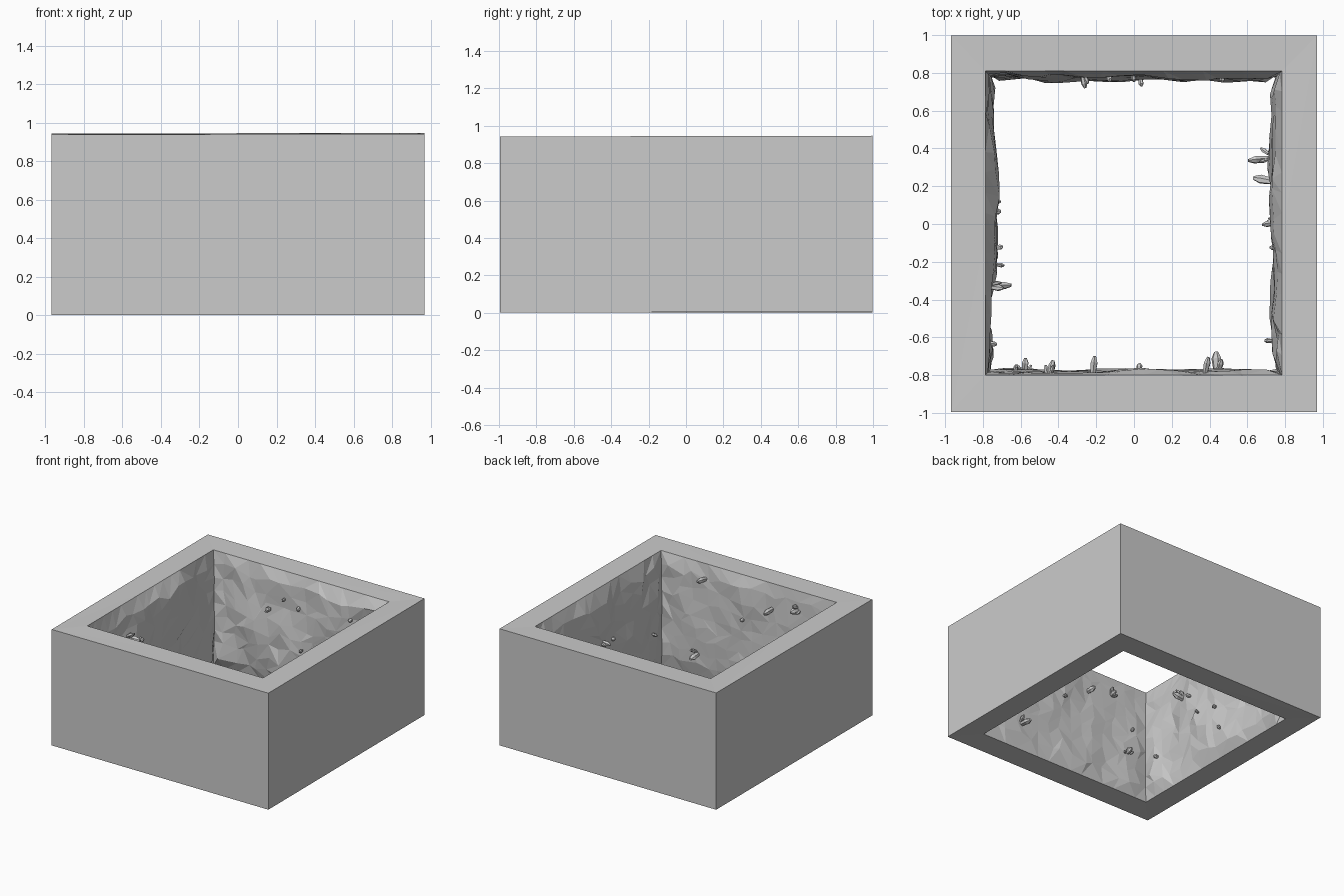
import bpy, bmesh, math, random
from mathutils import Vector, noise, Matrix

if "Cube" in bpy.data.objects:
    bpy.data.objects.remove(bpy.data.objects["Cube"])

random.seed(4)
H, N, ROWS = 0.942, 15, 9

# Rock frame: plain outside, faceted rocky inside
bm = bmesh.new()
outer = [(-0.968, -0.995), (0.968, -0.995), (0.968, 0.998), (-0.968, 0.998)]
inner = [(-0.787, -0.80), (0.783, -0.80), (0.783, 0.81), (-0.787, 0.81)]
inward = [Vector((0, 1, 0)), Vector((-1, 0, 0)), Vector((0, -1, 0)), Vector((1, 0, 0))]
amount = [0.045, 0.075, 0.075, 0.075]
out_bot = [bm.verts.new((x, y, random.uniform(0, 0.012))) for x, y in outer]
out_top = [bm.verts.new((x, y, H + random.uniform(-0.003, 0.005))) for x, y in outer]


def bulge(p, side):
    """Inward depth of the rock at a wall point."""
    q = Vector((p.x * 3, p.y * 3, p.z * 1.9 + side * 7))
    n = 0.5 + 0.65 * noise.noise(q) + 0.35 * noise.noise(q * 2.6)
    return amount[side] * max(0.05, min(1.3, n))


rings = []
for r in range(ROWS + 1):
    ring, edge = [], r in (0, ROWS)
    for s in range(4):
        a, b = Vector(inner[s]), Vector(inner[(s + 1) % 4])
        for i in range(N):
            xy = a.lerp(b, i / N)
            p = Vector((xy.x, xy.y, 0.006 + (H - 0.006) * r / ROWS))
            if not edge:
                if i == 0:
                    p += (inward[s] + inward[s - 1]) * random.uniform(0.005, 0.035)
                else:
                    along = (b - a).normalized().to_3d()
                    p += along * random.uniform(-0.035, 0.035)
                    p.z += random.uniform(-0.03, 0.03)
                    p += inward[s] * bulge(p, s)
            ring.append(bm.verts.new(p))
    rings.append(ring)

M = 4 * N
for r in range(ROWS):
    for i in range(M):
        j = (i + 1) % M
        a, b, c, d = rings[r][i], rings[r][j], rings[r + 1][j], rings[r + 1][i]
        tris = [(a, b, c), (a, c, d)] if random.random() < 0.5 else [(a, b, d), (b, c, d)]
        for t in tris:
            bm.faces.new(t)
for s in range(4):
    t = (s + 1) % 4
    bm.faces.new((out_bot[s], out_bot[t], out_top[t], out_top[s]))
    for o, ring in ((out_bot, rings[0]), (out_top, rings[-1])):
        span = [ring[(s * N + k) % M] for k in range(N, -1, -1)]
        bm.faces.new([o[s], o[t]] + span)
bmesh.ops.triangulate(bm, faces=[f for f in bm.faces if len(f.verts) > 3])
bmesh.ops.recalc_face_normals(bm, faces=bm.faces)


def finish(bm, name):
    mesh = bpy.data.meshes.new(name)
    bm.to_mesh(mesh)
    bm.free()
    ob = bpy.data.objects.new(name, mesh)
    bpy.context.collection.objects.link(ob)


finish(bm, "rock_frame")


def crystal(bm, base, direction, length, radius):
    """Six-sided shard with a tapered, blunt tip."""
    rot = direction.to_track_quat('Z', 'Y').to_matrix().to_4x4()
    mat = Matrix.Translation(base) @ rot @ Matrix.Rotation(random.random() * 3, 4, 'Z')
    levels = []
    for z, k in ((0, 0.7), (0.65, 1.0), (1, 0.4)):
        levels.append([bm.verts.new(mat @ Vector((
            math.cos(i * math.pi / 3) * radius * k,
            math.sin(i * math.pi / 3) * radius * k * 0.75, z * length)))
            for i in range(6)])
    for lo, hi in zip(levels, levels[1:]):
        for i in range(6):
            j = (i + 1) % 6
            bm.faces.new((lo[i], lo[j], hi[j], hi[i]))
    bm.faces.new(levels[0][::-1])
    bm.faces.new(levels[-1])


# Crystals per wall: position along wall, height, size, shard count
spots = {
    0: [(0.37, 0.82, 0.09, 1), (0.44, 0.21, 0.10, 2), (0.03, 0.6, 0.04, 1),
        (-0.22, 0.74, 0.10, 1), (-0.45, 0.79, 0.08, 3), (-0.58, 0.33, 0.07, 3), (-0.63, 0.55, 0.04, 1)],
    1: [(0.35, 0.35, 0.11, 3), (0.22, 0.3, 0.11, 1), (0.01, 0.53, 0.07, 3),
        (-0.13, 0.49, 0.04, 1), (-0.62, 0.35, 0.04, 1)],
    2: [(-0.28, 0.62, 0.07, 3), (-0.14, 0.72, 0.04, 1), (-0.01, 0.7, 0.05, 1),
        (0.03, 0.36, 0.04, 1), (0.47, 0.73, 0.04, 1)],
    3: [(-0.33, 0.66, 0.11, 3), (-0.13, 0.45, 0.04, 1), (0.06, 0.42, 0.04, 1),
        (0.11, 0.21, 0.04, 1), (-0.63, 0.3, 0.04, 1), (-0.21, 0.63, 0.04, 1)],
}
names = ["front", "right", "back", "left"]
for side, items in spots.items():
    bm = bmesh.new()
    n = inward[side]
    tangent = Vector((abs(n.y), abs(n.x), 0))
    wall = Vector((inner[1][0] if side == 1 else inner[0][0], inner[2][1] if side == 2 else inner[0][1], 0))
    for u, z, size, count in items:
        base = Vector((abs(n.x) * wall.x, abs(n.y) * wall.y, z)) + tangent * u
        base += n * (bulge(base, side) - 0.01)
        for k in range(count):
            spread = 0.25 if k == 0 else 0.8
            d = n + tangent * random.uniform(-spread, spread) \
                + Vector((0, 0, random.uniform(-spread, spread)))
            scale = 1 if k == 0 else random.uniform(0.5, 0.75)
            shift = (tangent * (d.dot(tangent)) + Vector((0, 0, d.z))) * 0.03
            crystal(bm, base + shift, d, size * scale, (0.010 + size * 0.17) * scale)
    bmesh.ops.recalc_face_normals(bm, faces=bm.faces)
    finish(bm, names[side] + "_wall_crystals")
